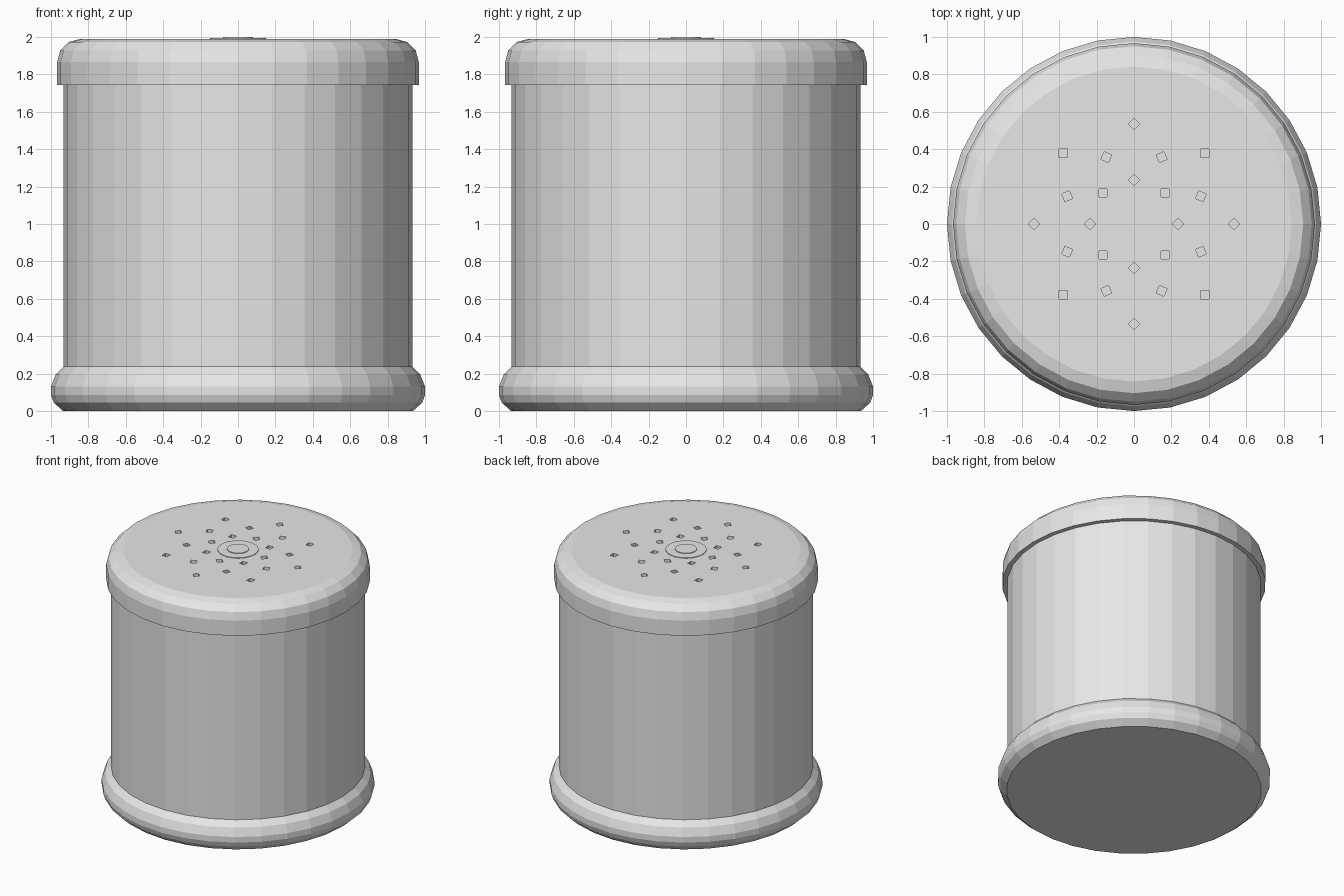
import bpy, bmesh, math
from mathutils import Matrix

if "Cube" in bpy.data.objects:
    bpy.data.objects.remove(bpy.data.objects["Cube"])

SIDES = 32
TOP = 1.99

grey = bpy.data.materials.new("light_grey")
grey.use_nodes = True
grey.diffuse_color = (0.8, 0.8, 0.8, 1)
grey.node_tree.nodes["Principled BSDF"].inputs["Base Color"].default_value = grey.diffuse_color


def finish(name, bm):
    bmesh.ops.recalc_face_normals(bm, faces=bm.faces)
    mesh = bpy.data.meshes.new(name)
    bm.to_mesh(mesh)
    bm.free()
    mesh.materials.append(grey)
    obj = bpy.data.objects.new(name, mesh)
    bpy.context.collection.objects.link(obj)
    return obj


def turned(name, profile):
    """Closed flat-shaded solid of revolution from (radius, height) points."""
    bm = bmesh.new()
    rings = []
    for r, z in profile:
        angles = [2 * math.pi * i / SIDES for i in range(SIDES)]
        rings.append([bm.verts.new((r * math.cos(a), r * math.sin(a), z)) for a in angles])
    for low, high in zip(rings, rings[1:]):
        for i in range(SIDES):
            j = (i + 1) % SIDES
            bm.faces.new((low[i], low[j], high[j], high[i]))
    bm.faces.new(rings[0])
    bm.faces.new(rings[-1])
    return finish(name, bm)


# Rounded foot and straight drum
turned("base", [(0.935, 0), (0.985, 0.045), (1, 0.085), (1, 0.13), (0.975, 0.195), (0.93, 0.24)])
turned("body", [(0.932, 0.2), (0.932, 1.76)])

# Lid with a rounded top edge
bevel = 0.125
edge = [math.radians(a) for a in (0, 30, 60, 90)]
lid = turned("lid", [(0.967, 1.743)] + [
    (0.842 + bevel * math.cos(a), TOP - bevel + bevel * math.sin(a)) for a in edge])

# Three rings of square holes, corners pointing outward
bm = bmesh.new()
for radius, offset in ((0.235, 0), (0.387, 22.5), (0.535, 0)):
    for k in range(8):
        place = (Matrix.Rotation(math.radians(offset + 45 * k), 4, 'Z')
                 @ Matrix.Translation((radius, 0, TOP))
                 @ Matrix.Rotation(math.radians(45), 4, 'Z')
                 @ Matrix.Diagonal((0.044, 0.044, 0.1, 1)))
        bmesh.ops.create_cube(bm, size=1, matrix=place)
cutter = finish("hole_cutter", bm)
cutter.hide_render = True
cutter.hide_set(True)
cut = lid.modifiers.new("holes", 'BOOLEAN')
cut.object = cutter
cut.operation = 'DIFFERENCE'
cut.solver = 'EXACT'

# Apply the cut, then drop the cutter
bpy.context.view_layer.objects.active = lid
lid.select_set(True)
bpy.ops.object.modifier_apply(modifier=cut.name)
bpy.data.objects.remove(cutter)

# Two-tier disc at the centre of the lid
turned("centre_disc", [(0.15, TOP - 0.01), (0.15, TOP + 0.005)])
turned("centre_button", [(0.08, TOP), (0.08, TOP + 0.01)])
